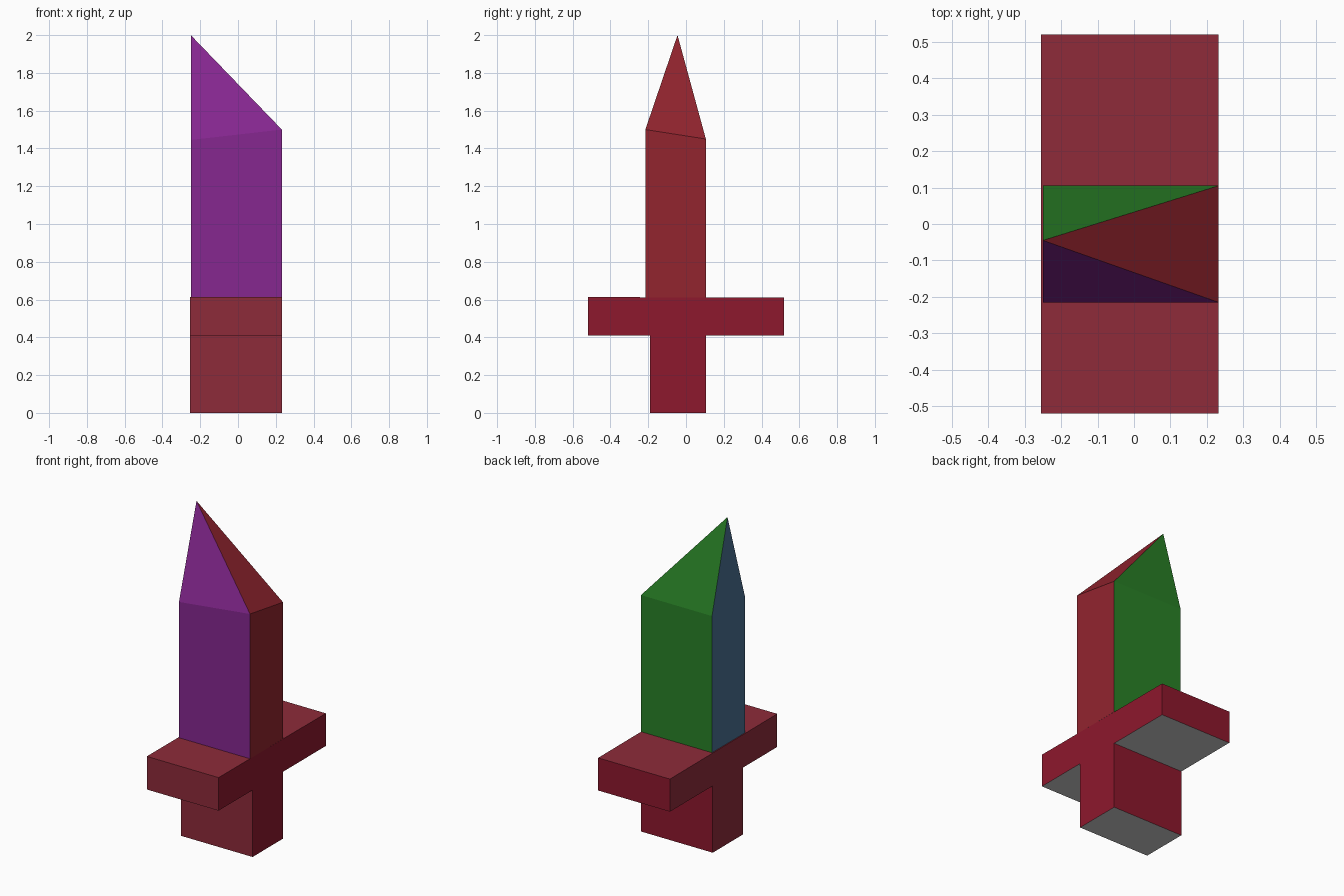
import bpy
import bmesh

if "Cube" in bpy.data.objects:
    bpy.data.objects.remove(bpy.data.objects["Cube"])


def material(name, rgb):
    mat = bpy.data.materials.new(name)
    mat.diffuse_color = (*rgb, 1)
    mat.use_nodes = True
    mat.node_tree.nodes["Principled BSDF"].inputs["Base Color"].default_value = mat.diffuse_color
    return mat


RED = material("red", (0.27, 0.024, 0.042))
CRIMSON = material("crimson", (0.27, 0.009, 0.026))
BRICK = material("brick", (0.29, 0.018, 0.028))
PURPLE = material("purple", (0.24, 0.02, 0.28))
GREEN = material("green", (0.022, 0.22, 0.02))
BLUE = material("blue", (0.066, 0.16, 0.29))
GREY = material("grey", (0.8, 0.8, 0.8))


def finish(name, bm, mats, pick):
    """Turn the bmesh into an object, colouring each face by its normal."""
    bmesh.ops.recalc_face_normals(bm, faces=bm.faces)
    bm.normal_update()
    for f in bm.faces:
        f.material_index = mats.index(pick(f.normal))
    mesh = bpy.data.meshes.new(name)
    bm.to_mesh(mesh)
    bm.free()
    for m in mats:
        mesh.materials.append(m)
    obj = bpy.data.objects.new(name, mesh)
    bpy.context.collection.objects.link(obj)
    return obj


# Hilt: T-shaped side profile (y, z) extruded across x
profile = [(-0.19, 0), (0.105, 0), (0.105, 0.41), (0.52, 0.41),
           (0.52, 0.61), (-0.52, 0.613), (-0.52, 0.41), (-0.19, 0.41)]
bm = bmesh.new()
side = bm.faces.new([bm.verts.new((-0.255, y, z)) for y, z in profile])
ext = bmesh.ops.extrude_face_region(bm, geom=[side], use_keep_orig=True)
bmesh.ops.translate(bm, vec=(0.487, 0, 0),
                    verts=[v for v in ext["geom"] if isinstance(v, bmesh.types.BMVert)])


def hilt_colour(n):
    if n.z < -0.5:
        return GREY
    return CRIMSON if n.x > 0.5 or n.y > 0.5 else RED


finish("hilt", bm, [RED, CRIMSON, GREY], hilt_colour)

# Blade: four-sided column with an off-centre point over its left side
corners = [(-0.25, -0.215, 1.445), (0.232, -0.215, 1.5),
           (0.232, 0.105, 1.45), (-0.25, 0.105, 1.45)]
bm = bmesh.new()
low = [bm.verts.new((x, y, 0.612)) for x, y, z in corners]
high = [bm.verts.new(c) for c in corners]
tip = bm.verts.new((-0.25, -0.045, 2.0))
bm.faces.new(low[::-1])
for i in range(4):
    j = (i + 1) % 4
    bm.faces.new((low[i], low[j], high[j], high[i]))
    bm.faces.new((high[i], high[j], tip))


def blade_colour(n):
    if n.z < -0.9:
        return GREY
    if n.x > 0.5:
        return BRICK
    if n.x < -0.5:
        return BLUE
    return GREEN if n.y > 0 else PURPLE


finish("blade", bm, [PURPLE, BRICK, GREEN, BLUE, GREY], blade_colour)
